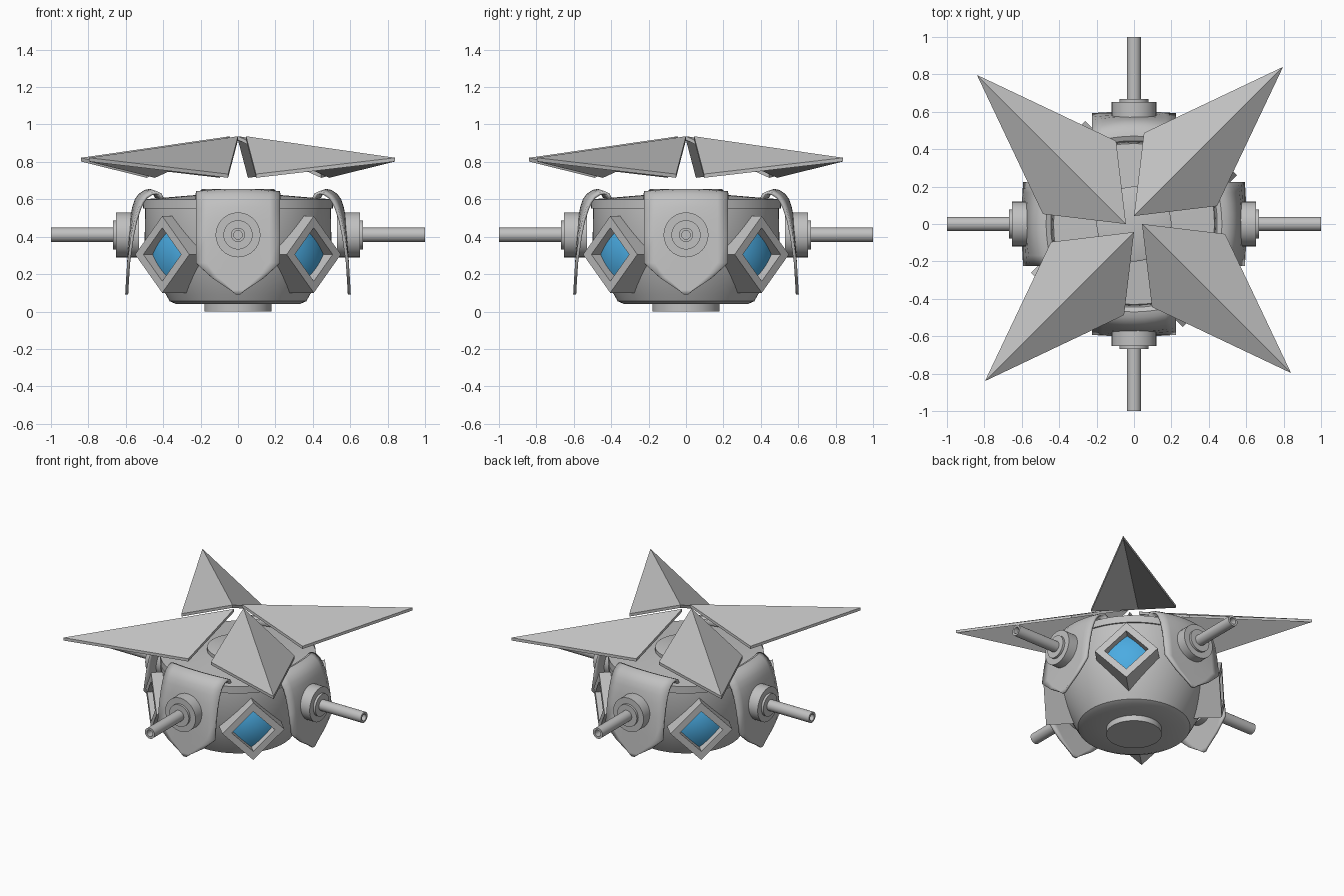
import bpy, bmesh, math
from mathutils import Matrix, Vector

if "Cube" in bpy.data.objects:
    bpy.data.objects.remove(bpy.data.objects["Cube"])


def material(name, rgb):
    m = bpy.data.materials.new(name)
    m.diffuse_color = (*rgb, 1)
    m.use_nodes = True
    m.node_tree.nodes["Principled BSDF"].inputs["Base Color"].default_value = m.diffuse_color
    return m


GREY = material("hull_grey", (0.53, 0.53, 0.53))
BLUE = material("window_blue", (0.07, 0.41, 0.76))


def make(name, verts, faces, mat, turn=0.0, smooth=True, thickness=0.0, fix=True):
    """Mesh object turned about z, optionally thickened inward."""
    me = bpy.data.meshes.new(name)
    me.from_pydata([tuple(v) for v in verts], [], faces)
    me.transform(Matrix.Rotation(turn, 4, 'Z'))
    if fix:
        bm = bmesh.new()
        bm.from_mesh(me)
        bmesh.ops.recalc_face_normals(bm, faces=bm.faces)
        bm.to_mesh(me)
        bm.free()
    me.materials.append(mat)
    ob = bpy.data.objects.new(name, me)
    bpy.context.collection.objects.link(ob)
    if thickness:
        s = ob.modifiers.new("thickness", 'SOLIDIFY')
        s.thickness, s.offset = thickness, -1
    if smooth:
        bpy.ops.object.select_all(action='DESELECT')
        ob.select_set(True)
        bpy.context.view_layer.objects.active = ob
        bpy.ops.object.shade_smooth_by_angle(angle=math.radians(30))
    return ob


def revolve(profile, n):
    """Closed solid from (radius, height) points, spun about z and capped."""
    verts = [(r * math.cos(2 * math.pi * i / n), r * math.sin(2 * math.pi * i / n), z)
             for r, z in profile for i in range(n)]
    faces = [(j * n + i, j * n + (i + 1) % n, (j + 1) * n + (i + 1) % n, (j + 1) * n + i)
             for j in range(len(profile) - 1) for i in range(n)]
    last = (len(profile) - 1) * n
    faces += [tuple(range(n))[::-1], tuple(range(last, last + n))]
    return verts, faces


def grid_faces(rows, cols):
    return [(j * cols + i, j * cols + i + 1, (j + 1) * cols + i + 1, (j + 1) * cols + i)
            for j in range(rows - 1) for i in range(cols - 1)]


# Hull: bowl, rim band and raised lid
hull = [(0.18, 0.0), (0.18, 0.04), (0.33, 0.04), (0.365, 0.055), (0.385, 0.09),
        (0.5, 0.31), (0.497, 0.55), (0.507, 0.55), (0.507, 0.60), (0.44, 0.605),
        (0.2, 0.625), (0.2, 0.65), (0.19, 0.655)]
make("hull", *revolve(hull, 64), GREY)

# Armour panel: bent strip that tapers to a point, facing -y
strip = [(0.43, 0.615), (0.445, 0.645), (0.47, 0.656), (0.5, 0.65), (0.53, 0.63),
         (0.552, 0.6), (0.565, 0.56), (0.577, 0.5), (0.585, 0.41), (0.593, 0.26),
         (0.598, 0.18), (0.602, 0.115), (0.603, 0.092)]
widths = [0.225] * 10 + [0.138, 0.04, 0.012]
COLS = 9
panel = []
for (r, z), w in zip(strip, widths):
    bow = 0.05 * max(0.0, min(1.0, (z - 0.3) / 0.3))
    for i in range(COLS):
        t = 2 * i / (COLS - 1) - 1
        panel.append((w * t, -r + bow * 0.7 * t * t, z - bow * 0.25 * t * t))

# Gun: hub, collar and hollow barrel
gun = [(0.12, 0.53), (0.12, 0.652), (0.078, 0.652), (0.078, 0.668), (0.038, 0.668),
       (0.038, 1.0), (0.023, 1.0), (0.023, 0.9)]
gun_verts, gun_faces = revolve(gun, 32)
gun_verts = [(x, -z, y + 0.41) for x, y, z in gun_verts]

# Window frame: diamond ring with a deep outer wall
frame_loops = [(0.205, 0.36), (0.205, 0.573), (0.143, 0.573), (0.143, 0.48)]
frame = []
for s, r in frame_loops:
    frame += [(s, -r, 0.305), (0, -r, 0.305 + s), (-s, -r, 0.305), (0, -r, 0.305 - s)]
frame_faces = [(j * 4 + i, j * 4 + (i + 1) % 4, (j + 1) * 4 + (i + 1) % 4, (j + 1) * 4 + i)
               for j in range(3) for i in range(4)]

# Window glass: gently bulging diamond inside the frame
N = 9
glass = []
for j in range(N):
    for i in range(N):
        u, v = 2 * i / (N - 1) - 1, 2 * j / (N - 1) - 1
        x, z = 0.0725 * (u - v), 0.0725 * (u + v)
        glass.append((x, -0.535 + 1.6 * (x * x + z * z), 0.305 + z))

# Roof blade: thin two-faced fin with a centre ridge
blade = [(0, 0.043, 0.937), (0.053, 0.487, 0.735), (0.797, 0.84, 0.822), (0.444, 0.096, 0.735)]
blade += [(x, y, z - 0.02) for x, y, z in blade]
blade_faces = [(0, 2, 1), (0, 3, 2), (4, 5, 6), (4, 6, 7),
               (0, 1, 5, 4), (1, 2, 6, 5), (2, 3, 7, 6), (3, 0, 4, 7)]

# Four copies of every side part
for k in range(4):
    a = k * math.pi / 2
    d = a + math.pi / 4
    # rows run outward and down, so flip the faces to point away from the hull
    make(f"armour_panel_{k}", panel, [f[::-1] for f in grid_faces(len(strip), COLS)],
         GREY, a, thickness=0.016, fix=False)
    make(f"gun_{k}", gun_verts, gun_faces, GREY, a)
    make(f"window_frame_{k}", frame, frame_faces, GREY, d, smooth=False)
    make(f"window_glass_{k}", glass, grid_faces(N, N), BLUE, d, fix=False)
    make(f"roof_blade_{k}", blade, blade_faces, GREY, a, smooth=False)
